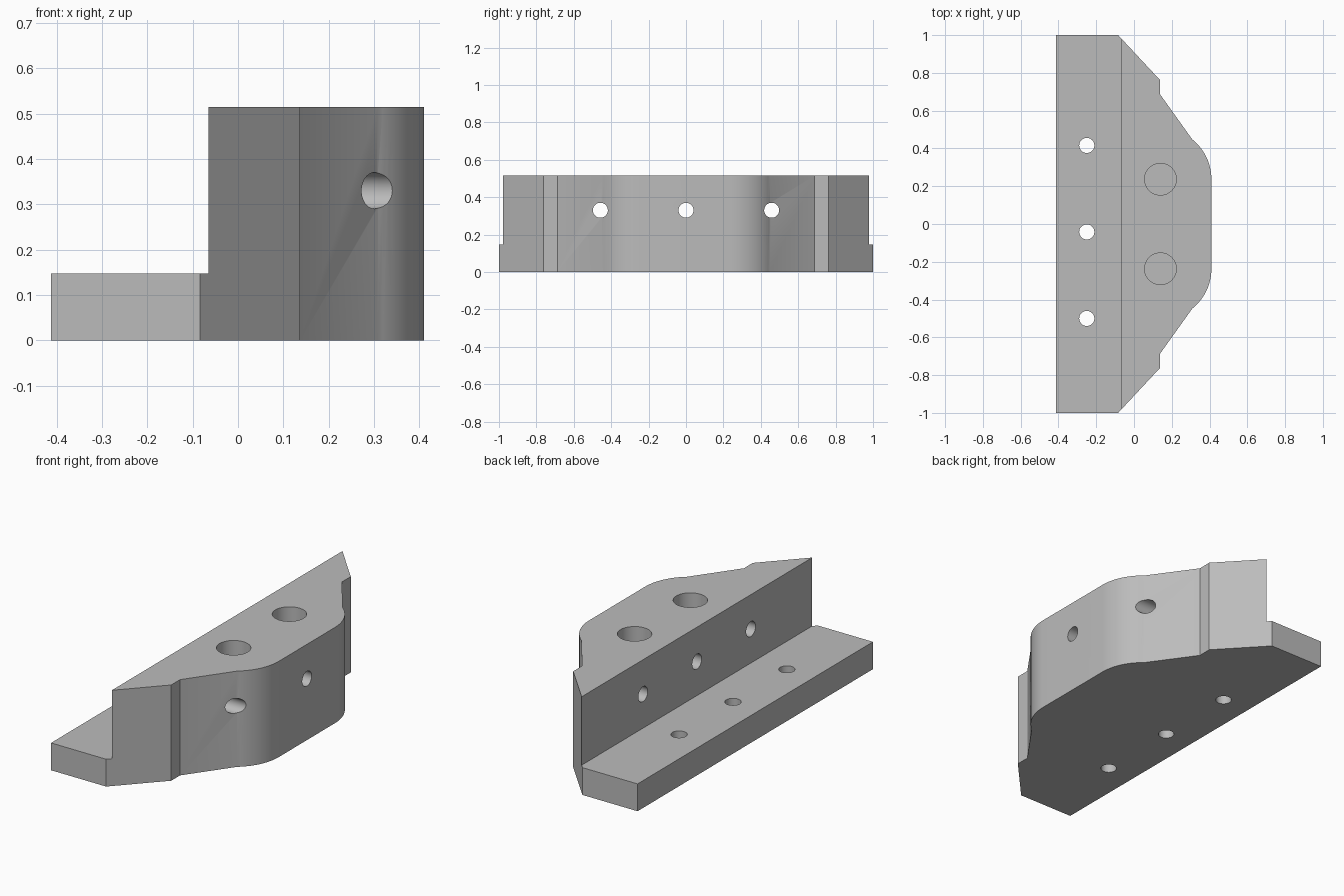
import bpy, bmesh, math
from mathutils import Matrix

cube = bpy.data.objects.get("Cube")
if cube:
    bpy.data.objects.remove(cube, do_unlink=True)

HEIGHT, LEDGE_Z, STEP_X = 0.515, 0.147, -0.065
HOLE_R, SOCKET_R, CORNER_R = 0.04, 0.084, 0.27
SOCKET_X, SOCKET_Y, SOCKET_DEPTH = 0.14, 0.237, 0.37

grey = bpy.data.materials.new("plain grey")
grey.use_nodes = True
colour = (0.5, 0.5, 0.5, 1)
grey.diffuse_color = colour
grey.node_tree.nodes["Principled BSDF"].inputs["Base Color"].default_value = colour


def make_object(name, bm):
    bmesh.ops.recalc_face_normals(bm, faces=bm.faces)
    mesh = bpy.data.meshes.new(name)
    bm.to_mesh(mesh)
    bm.free()
    mesh.materials.append(grey)
    obj = bpy.data.objects.new(name, mesh)
    bpy.context.collection.objects.link(obj)
    return obj


def prism(name, outline, height):
    bm = bmesh.new()
    face = bm.faces.new([bm.verts.new((x, y, 0)) for x, y in outline])
    top = bmesh.ops.extrude_face_region(bm, geom=[face])["geom"]
    verts = [v for v in top if isinstance(v, bmesh.types.BMVert)]
    bmesh.ops.translate(bm, verts=verts, vec=(0, 0, height))
    return make_object(name, bm)


def cylinder(name, centre, radius, length, axis="Z"):
    bm = bmesh.new()
    turn = Matrix.Rotation(math.pi / 2, 4, "Y") if axis == "X" else Matrix()
    bmesh.ops.create_cone(bm, cap_ends=True, segments=48, radius1=radius, radius2=radius,
                          depth=length, matrix=Matrix.Translation(centre) @ turn)
    return make_object(name, bm)


def cut(target, cutter):
    mod = target.modifiers.new("cut", "BOOLEAN")
    mod.operation = "DIFFERENCE"
    mod.solver = "EXACT"
    mod.object = cutter
    bpy.context.view_layer.objects.active = target
    bpy.ops.object.modifier_apply(modifier=mod.name)
    bpy.data.objects.remove(cutter, do_unlink=True)


# Half outline from the back edge round the rounded nose, then mirrored
half = [(-0.412, 1), (-0.084, 1), (0.137, 0.763), (0.137, 0.688)]
start = math.acos((0.308 - SOCKET_X) / CORNER_R)
for i in range(17):
    a = start * (1 - i / 16)
    half.append((SOCKET_X + CORNER_R * math.cos(a), SOCKET_Y + CORNER_R * math.sin(a)))
outline = half + [(x, -y) for x, y in reversed(half)]
body = prism("bracket_body", outline, HEIGHT)

# Step that leaves the low mounting ledge
step = prism("step_cutter", [(-1, -2), (STEP_X, -2), (STEP_X, 2), (-1, 2)], 1)
step.data.transform(Matrix.Translation((0, 0, LEDGE_Z)))
cut(body, step)

# Vertical holes through the ledge
for y in (-0.5, -0.042, 0.416):
    cut(body, cylinder("ledge_hole", (-0.25, y, 0), HOLE_R, 1))

# Horizontal holes through the upright block
for y in (-0.458, 0, 0.458):
    cut(body, cylinder("cross_hole", (0, y, 0.33), HOLE_R, 2, "X"))

# Blind sockets in the top
for side in (-1, 1):
    cut(body, cylinder("top_socket", (SOCKET_X, side * SOCKET_Y, HEIGHT),
                       SOCKET_R, 2 * SOCKET_DEPTH))

# Smooth the round walls, keep the hard edges
bpy.ops.object.select_all(action="DESELECT")
body.select_set(True)
bpy.context.view_layer.objects.active = body
bpy.ops.object.shade_smooth_by_angle(angle=math.radians(15))
